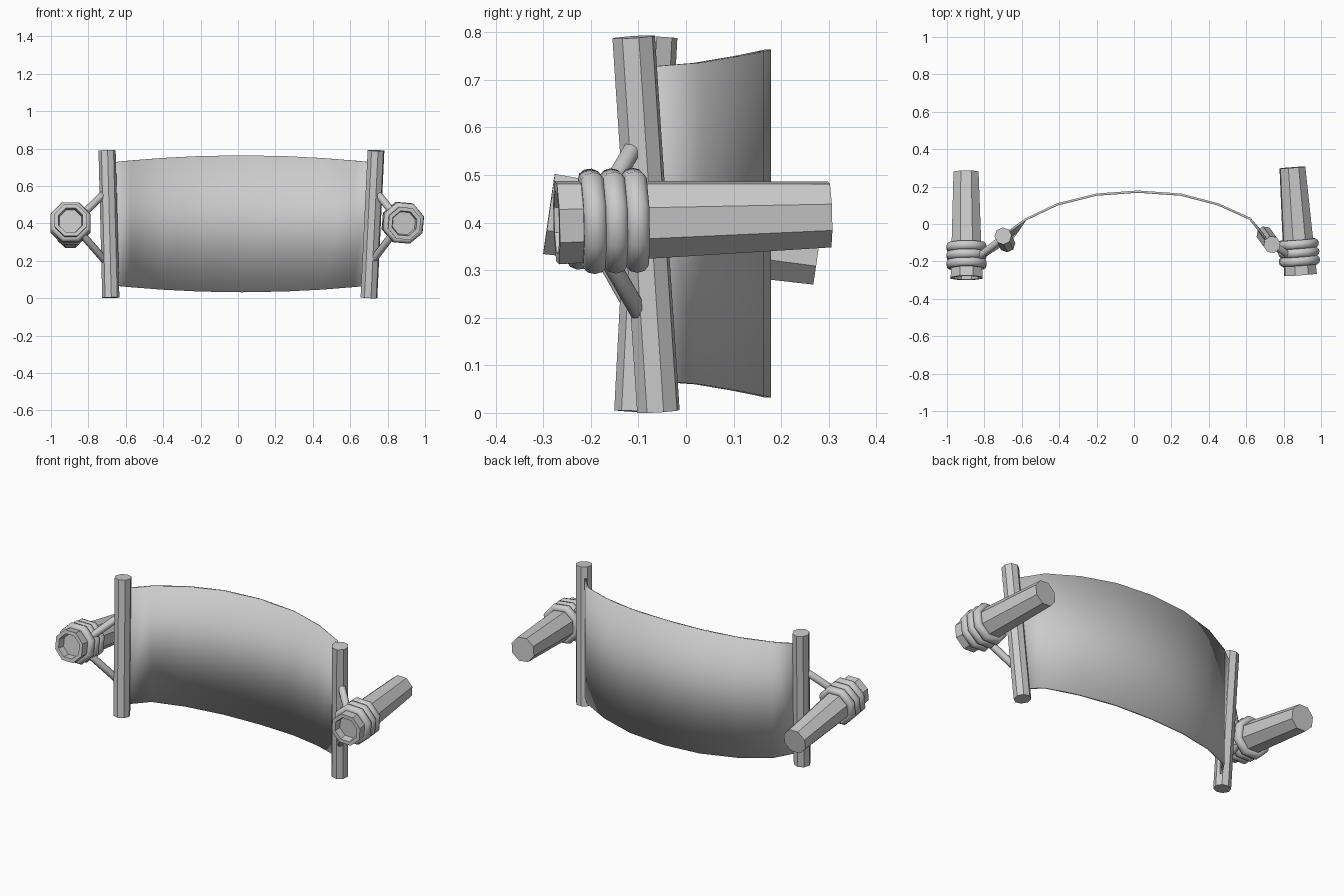
import bpy, bmesh, math
from mathutils import Vector, Matrix

if "Cube" in bpy.data.objects:
    bpy.data.objects.remove(bpy.data.objects["Cube"])


def finish(name, bm, smooth=None):
    bmesh.ops.recalc_face_normals(bm, faces=bm.faces)
    me = bpy.data.meshes.new(name)
    bm.to_mesh(me)
    bm.free()
    ob = bpy.data.objects.new(name, me)
    bpy.context.collection.objects.link(ob)
    if smooth:
        bpy.ops.object.select_all(action='DESELECT')
        ob.select_set(True)
        bpy.context.view_layer.objects.active = ob
        bpy.ops.object.shade_smooth_by_angle(angle=math.radians(smooth))
    return ob


def frame(a, b):
    a, b = Vector(a), Vector(b)
    q = (b - a).to_track_quat('Z', 'Y')
    return Matrix.Translation(a) @ q.to_matrix().to_4x4(), (b - a).length


def turned(name, a, b, profile, sides=8, twist=22.5, smooth=None):
    """Profile of (radius, fraction of length) turned round the line a-b, both ends capped."""
    m, length = frame(a, b)
    bm = bmesh.new()
    rings = []
    for r, f in profile:
        ring = []
        for i in range(sides):
            t = math.tau * i / sides + math.radians(twist)
            ring.append(bm.verts.new(m @ Vector((r * math.cos(t), r * math.sin(t), f * length))))
        rings.append(ring)
    for p, q in zip(rings, rings[1:]):
        for i in range(sides):
            j = (i + 1) % sides
            bm.faces.new((p[i], p[j], q[j], q[i]))
    bm.faces.new(rings[0])
    bm.faces.new(rings[-1])
    return finish(name, bm, smooth)


def wrap_ring(name, a, b, dist, twist, major=0.094, minor=0.022, sides=8, tube=10):
    """Low-poly torus round the line a-b."""
    m, _ = frame(a, b)
    bm = bmesh.new()
    vs = []
    for i in range(sides):
        t = math.tau * i / sides + math.radians(twist)
        row = []
        for k in range(tube):
            u = math.tau * k / tube
            r = major + minor * math.cos(u)
            row.append(bm.verts.new(m @ Vector((r * math.cos(t), r * math.sin(t),
                                                dist + 1.15 * minor * math.sin(u)))))
        vs.append(row)
    for i in range(sides):
        for k in range(tube):
            p, q, l = vs[i], vs[(i + 1) % sides], (k + 1) % tube
            bm.faces.new((p[k], q[k], q[l], p[l]))
    return finish(name, bm, 60)


# per side: post bottom/top, handle front/back, twist, strut end points
sides = {
    "left": dict(
        post=((-0.68, -0.105, 0.003), (-0.70, -0.064, 0.79)),
        handle=((-0.895, -0.288, 0.418), (-0.898, 0.277, 0.336)), twist=22.5,
        struts=[((-0.715, -0.085, 0.56), (-0.85, -0.19, 0.43)),
                ((-0.71, -0.10, 0.20), (-0.85, -0.19, 0.36))]),
    "right": dict(
        post=((0.70, -0.058, 0.003), (0.738, -0.11, 0.79)),
        handle=((0.890, -0.272, 0.400), (0.847, 0.302, 0.417)), twist=27.5,
        struts=[((0.75, -0.112, 0.555), (0.85, -0.185, 0.43)),
                ((0.727, -0.098, 0.21), (0.84, -0.185, 0.36))]),
}

for side, d in sides.items():
    turned(side + "_post", *d["post"], [(0.046, 0), (0.046, 1)])
    # tapered handle with a recessed front end
    turned(side + "_handle", *d["handle"],
           [(0.0725, 1), (0.092, 0), (0.070, 0), (0.064, 0.07)], twist=d["twist"])
    # cord wraps
    for i, dist in enumerate((0.075, 0.12, 0.165)):
        wrap_ring(f"{side}_wrap_{i + 1}", *d["handle"], dist, d["twist"])
    # tie cords from the post to the wraps
    for n, (a, b) in zip(("upper", "lower"), d["struts"]):
        turned(f"{side}_{n}_tie", a, b,
               [(0.012, -0.04), (0.02, 0.03), (0.02, 1)], smooth=50)

# curved panel hung between the posts
outline = [(-0.58, 0.024), (-0.41, 0.105), (-0.20, 0.157), (0.02, 0.173),
           (0.25, 0.157), (0.45, 0.105), (0.62, 0.028)]


def on_post(side, z):
    a, b = (Vector(p) for p in sides[side]["post"])
    return (a.lerp(b, z / 0.79)).xy


def panel_row(v):
    pts = [on_post("left", v * 0.79) + Vector((0.02, 0.015))]
    pts += [Vector(p) for p in outline]
    pts += [on_post("right", v * 0.79) + Vector((-0.02, 0.015))]
    row = []
    for p in pts:
        s = (p.x - 0.02) / 0.7
        half = 0.366 - 0.038 * s * s
        row.append(Vector((p.x, p.y, 0.398 + half * (2 * v - 1))))
    return row


bm = bmesh.new()
rows = [[bm.verts.new(p) for p in panel_row(v)] for v in (0, 1)]
for i in range(len(rows[0]) - 1):
    bm.faces.new((rows[0][i], rows[1][i], rows[1][i + 1], rows[0][i + 1]))
panel = finish("curved_panel", bm, 45)
solid = panel.modifiers.new("thickness", 'SOLIDIFY')
solid.thickness = 0.012
solid.offset = 0
